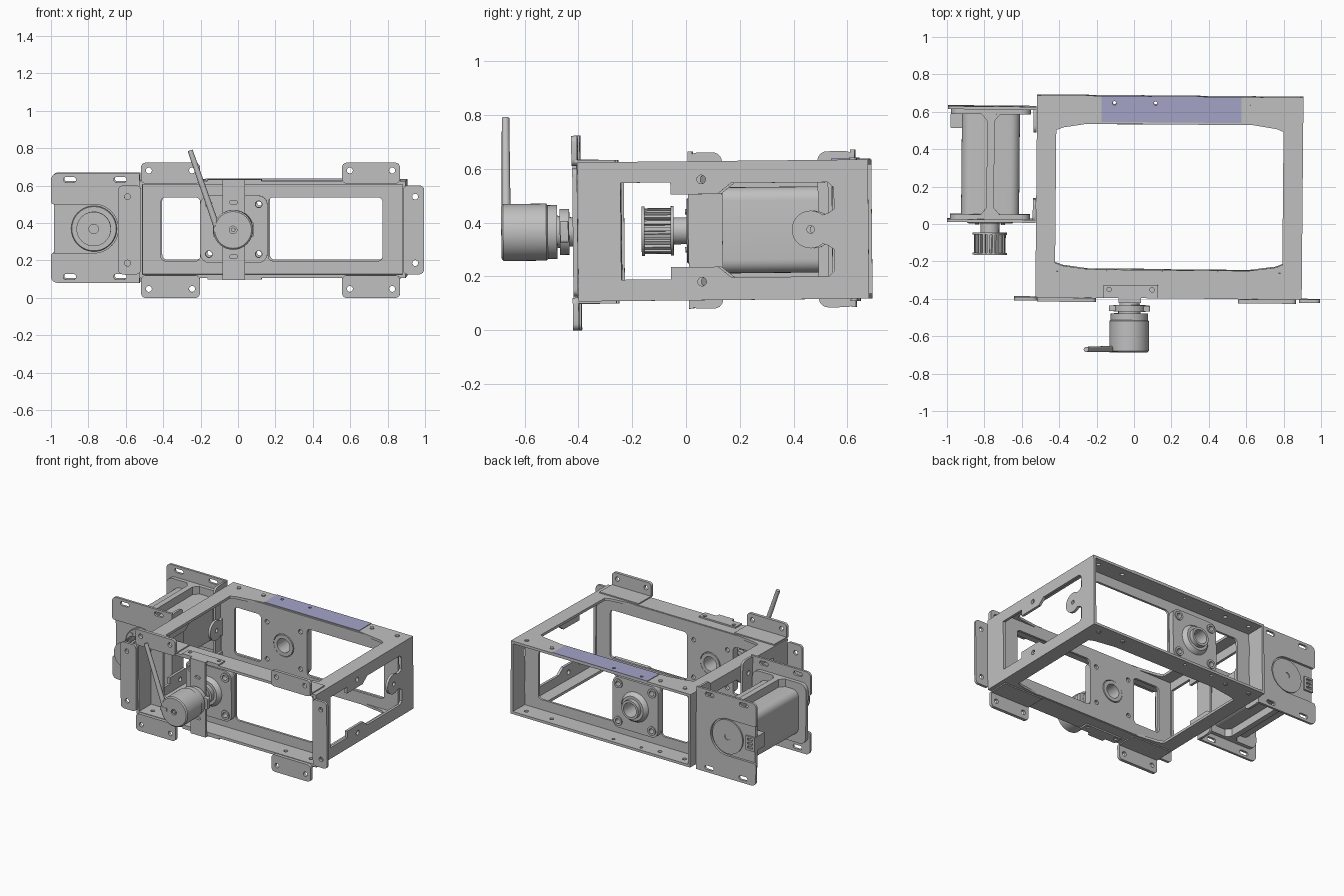
import bpy, bmesh, math
from mathutils import Matrix, Vector

if "Cube" in bpy.data.objects:
    bpy.data.objects.remove(bpy.data.objects["Cube"], do_unlink=True)


def material(name, rgb):
    m = bpy.data.materials.new(name)
    m.use_nodes = True
    m.diffuse_color = (*rgb, 1)
    m.node_tree.nodes["Principled BSDF"].inputs["Base Color"].default_value = (*rgb, 1)
    return m


GREY = material("metal grey", (0.53, 0.53, 0.53))
LILAC = material("lilac", (0.37, 0.37, 0.58))

# The whole assembly sits very slightly turned and pitched
TILT = Matrix.Rotation(-0.009, 4, 'Z') @ Matrix.Rotation(0.01, 4, 'X')
parts = []
CX, CZ = -0.02, 0.37        # bearing axis
MX = -0.77                  # motor axis


def finish(name, bm, mat):
    bmesh.ops.remove_doubles(bm, verts=bm.verts, dist=1e-5)
    bmesh.ops.recalc_face_normals(bm, faces=bm.faces)
    bm.transform(TILT)
    me = bpy.data.meshes.new(name)
    bm.to_mesh(me)
    bm.free()
    me.materials.append(mat)
    ob = bpy.data.objects.new(name, me)
    bpy.context.collection.objects.link(ob)
    parts.append(ob)
    return ob


def circle(x, y, r, n=24):
    return [(x + r * math.cos(2 * math.pi * i / n), y + r * math.sin(2 * math.pi * i / n)) for i in range(n)]


def arc(x, y, r, a0, a1, n=12):
    return [(x + r * math.cos(math.radians(a0 + (a1 - a0) * i / n)),
             y + r * math.sin(math.radians(a0 + (a1 - a0) * i / n))) for i in range(n + 1)]


def rect(x0, x1, y0, y1, r=0.0):
    if r == 0:
        return [(x0, y0), (x1, y0), (x1, y1), (x0, y1)]
    return (arc(x1 - r, y1 - r, r, 0, 90, 6) + arc(x0 + r, y1 - r, r, 90, 180, 6)
            + arc(x0 + r, y0 + r, r, 180, 270, 6) + arc(x1 - r, y0 + r, r, 270, 360, 6))


def flip(pts):
    """Mirror profile points about the mid height, reversed in order."""
    return [(u, 2 * CZ - v) for u, v in reversed(pts)]


# Local axes of a sheet lying in each plane
AXES = {'xy': ((1, 0, 0), (0, 1, 0), (0, 0, 1)),
        'xz': ((1, 0, 0), (0, 0, 1), (0, -1, 0)),
        'yz': ((0, 1, 0), (0, 0, 1), (1, 0, 0))}


def sheet(name, plane, lo, hi, outline, holes=(), mat=GREY):
    """Flat sheet with cut-outs, spanning lo..hi along the plane normal."""
    cu = bpy.data.curves.new(name, 'CURVE')
    cu.dimensions = '2D'
    cu.fill_mode = 'BOTH'
    cu.extrude = (hi - lo) / 2
    for loop in [outline, *holes]:
        sp = cu.splines.new('POLY')
        sp.points.add(len(loop) - 1)
        for p, (u, v) in zip(sp.points, loop):
            p.co = (u, v, 0, 1)
        sp.use_cyclic_u = True
    tmp = bpy.data.objects.new(name + " outline", cu)
    bpy.context.collection.objects.link(tmp)
    dg = bpy.context.evaluated_depsgraph_get()
    me = bpy.data.meshes.new_from_object(tmp.evaluated_get(dg))
    bm = bmesh.new()
    bm.from_mesh(me)
    bpy.data.objects.remove(tmp)
    bpy.data.curves.remove(cu)
    bpy.data.meshes.remove(me)
    rot = Matrix(AXES[plane]).transposed().to_4x4()
    normal = Vector([abs(c) for c in AXES[plane][2]])
    bm.transform(Matrix.Translation(normal * (lo + hi) / 2) @ rot)
    return finish(name, bm, mat)


def turned(name, x, z, profile, closed=False, n=40):
    """Revolve (y, radius) points about a y-axis through x, z."""
    bm = bmesh.new()
    rings = [[bm.verts.new((x + r * math.cos(2 * math.pi * i / n), y, z + r * math.sin(2 * math.pi * i / n)))
              for i in range(n)] for y, r in profile]
    pairs = list(zip(rings, rings[1:]))
    if closed:
        pairs.append((rings[-1], rings[0]))
    else:
        bm.faces.new(rings[0])
        bm.faces.new(rings[-1])
    for a, b in pairs:
        for i in range(n):
            bm.faces.new((a[i], a[(i + 1) % n], b[(i + 1) % n], b[i]))
    return finish(name, bm, GREY)


# --- Frame: side panels with stepped window and pivot lug
upper = [(-0.23, 0.55), (-0.045, 0.55), (-0.045, 0.505), (0.13, 0.505), (0.18, 0.545),
         (0.54, 0.545), (0.562, 0.525), (0.562, 0.445), (0.54, 0.43)]
window = upper + arc(0.475, CZ, 0.07, 50, 310, 20) + flip(upper)
for side, x in (("left", 0.882), ("right", -0.524)):
    sheet(side + "_side_panel", 'yz', x, x + 0.018, rect(-0.39, 0.69, 0.111, 0.628),
          [window, circle(0.475, CZ, 0.014), circle(0.07, 0.56, 0.016), circle(0.07, 0.18, 0.016)])

# --- Frame: top and bottom rims
rim_hole = [(-0.42, 0.505), (-0.38, 0.52), (-0.19, 0.55), (0.57, 0.55), (0.76, 0.52), (0.795, 0.505),
            (0.795, -0.205), (0.76, -0.22), (0.57, -0.245), (-0.19, -0.245), (-0.38, -0.22), (-0.42, -0.205)]
bolts = [circle(x, y, 0.014, 16) for x in (-0.44, -0.245, 0.615, 0.815) for y in (-0.33, 0.633)]
bolts += [circle(x, 0.652, 0.01, 16) for x in (-0.11, 0.11)]
for name, z in (("top_rim", 0.61), ("bottom_rim", 0.111)):
    sheet(name, 'xy', z, z + 0.018, rect(-0.524, 0.9, -0.39, 0.69), [rim_hole] + bolts)
sheet("lilac_rear_strip", 'xy', 0.628, 0.632, rect(-0.18, 0.57, 0.551, 0.69), bolts[-2:], LILAC)

# --- Frame: front and rear webs, set inside the rims
corner_bolts = [(CX + sx * 0.133, CZ + sz * 0.133) for sx in (-1, 1) for sz in (-1, 1)]
for name, y in (("front_web", -0.255), ("rear_web", 0.54)):
    sheet(name, 'xz', y, y + 0.016, rect(-0.52, 0.885, 0.115, 0.625),
          [rect(-0.41, -0.2, 0.2, 0.54, 0.025), rect(0.165, 0.775, 0.2, 0.54, 0.025), circle(CX, CZ, 0.08, 32)]
          + [circle(u, v, 0.016, 16) for u, v in corner_bolts])

# --- Flange bearings on the outside of each web
for name, y, s in (("front", -0.255, -1), ("rear", 0.556, 1)):
    lo, hi = sorted((y, y + s * 0.04))
    sheet(name + "_bearing_flange", 'xz', lo, hi, rect(CX - 0.18, CX + 0.18, CZ - 0.18, CZ + 0.18, 0.05),
          [circle(CX, CZ, 0.075, 32)] + [circle(u, v, 0.024, 20) for u, v in corner_bolts])
    turned(name + "_bearing_hub", CX, CZ, [(y - s * 0.02, 0.075), (y - s * 0.02, 0.05), (y + s * 0.1, 0.05),
           (y + s * 0.1, 0.066), (y + s * 0.07, 0.066), (y + s * 0.07, 0.085), (y + s * 0.06, 0.095),
           (y + s * 0.03, 0.11), (y + s * 0.03, 0.075)], closed=True)
    for u, v in corner_bolts:
        turned(name + "_bearing_bolt_seat", u, v, [(y + s * 0.038, 0.032), (y + s * 0.048, 0.032),
               (y + s * 0.048, 0.018), (y + s * 0.038, 0.018)], closed=True, n=20)

# --- Mounting ears on the front corners, with thin gussets on the rims
for x0, x1 in ((-0.515, -0.2), (0.56, 0.87)):
    for tag, z0, z1, hz, gz in (("upper", 0.615, 0.727, 0.685, 0.628), ("lower", 0.004, 0.125, 0.052, 0.103)):
        sheet(tag + "_mounting_ear", 'xz', -0.412, -0.39, rect(x0, x1, z0, z1, 0.025),
              [circle(x0 + 0.042, hz, 0.016, 16), circle(x1 - 0.042, hz, 0.016, 16)])
        sheet(tag + "_ear_gusset", 'xy', gz, gz + 0.008, rect(x0, x1, -0.4, -0.25), bolts[:8])
for x0, x1 in ((-0.637, -0.515), (0.885, 0.998)):
    hx = x0 + 0.05 if x0 < 0 else x1 - 0.047
    sheet("corner_flange", 'xz', -0.408, -0.39, rect(x0, x1, 0.13, 0.605, 0.025),
          [circle(hx, 0.545, 0.016, 16), circle(hx, 0.19, 0.016, 16)])

# --- Front bracket carrying the crank unit
sheet("crank_bracket", 'xz', -0.416, -0.4, rect(-0.08, 0.04, 0.105, 0.635),
      [rect(-0.04, 0.0, CZ + s * 0.145 - 0.01, CZ + s * 0.145 + 0.01, 0.009) for s in (-1, 1)])
for tag, z in (("upper", 0.628), ("lower", 0.101)):
    sheet(tag + "_bracket_foot", 'xy', z, z + 0.01, rect(-0.16, 0.13, -0.39, -0.32),
          [circle(-0.13, -0.345, 0.012, 16), circle(0.1, -0.345, 0.012, 16)])
    sheet(tag + "_bracket_fold", 'xy', z, z + 0.01, rect(-0.08, 0.04, -0.416, -0.385))
turned("crank_drum", CX, CZ, [(-0.682, 0.012), (-0.668, 0.012), (-0.668, 0.02), (-0.682, 0.02), (-0.682, 0.098),
       (-0.675, 0.106), (-0.515, 0.106), (-0.51, 0.1), (-0.475, 0.1), (-0.475, 0.06), (-0.465, 0.06),
       (-0.465, 0.085), (-0.43, 0.085), (-0.43, 0.055), (-0.34, 0.045)], n=48)
sheet("crank_clamp", 'xz', -0.462, -0.433, rect(CX - 0.11, CX + 0.11, CZ - 0.04, CZ + 0.04, 0.01))

# --- Crank lever
a, b = Vector((-0.1, -0.665, 0.365)), Vector((-0.25, -0.665, 0.795))
bm = bmesh.new()
bmesh.ops.create_cone(bm, cap_ends=True, segments=16, radius1=0.017, radius2=0.014, depth=(b - a).length)
bm.transform(Matrix.Translation((a + b) / 2) @ (b - a).to_track_quat('Z', 'Y').to_matrix().to_4x4())
finish("crank_lever", bm, GREY)
sheet("crank_lever_clip", 'xz', -0.685, -0.645, rect(-0.125, -0.075, 0.36, 0.385))

# --- Motor brackets: notched plates with flanges folded onto the side panel
notch = [(-1.0, 0.50), (MX, 0.50)] + arc(MX, CZ, 0.13, 85, -85, 20) + [(MX, 0.24), (-1.0, 0.24)]
plate = (arc(-0.965, 0.63, 0.035, 90, 180, 6) + arc(-0.985, 0.515, 0.015, 180, 270, 4) + notch[1:-1]
         + arc(-0.985, 0.225, 0.015, 90, 180, 4) + arc(-0.965, 0.115, 0.035, 180, 270, 6)
         + [(-0.526, 0.08), (-0.526, 0.665)])
slots = [rect(x - 0.034, x + 0.034, z - 0.014, z + 0.014, 0.013) for x in (-0.9, -0.63) for z in (0.632, 0.113)]
for tag, y, f0, f1 in (("front", 0.008, 0.008, 0.135), ("rear", 0.612, 0.49, 0.628)):
    sheet(tag + "_motor_bracket", 'xz', y, y + 0.016, plate, slots)
    sheet(tag + "_motor_bracket_flange", 'yz', -0.542, -0.526, rect(f0, f1, 0.08, 0.66, 0.035),
          [circle(0.07 if f0 < 0.1 else 0.555, z, 0.016, 16) for z in (0.56, 0.18)])

# --- Motor: end plates, body, ribs, bosses, connector
for tag, y0, y1 in (("front", 0.024, 0.05), ("rear", 0.586, 0.612)):
    sheet(tag + "_motor_end", 'xz', y0, y1, rect(MX - 0.213, MX + 0.213, CZ - 0.213, CZ + 0.213, 0.05))
sheet("motor_body", 'xz', 0.05, 0.586, rect(MX - 0.155, MX + 0.155, CZ - 0.16, CZ + 0.16, 0.05))
half = [(-0.05, 0.05), (-0.02, 0.085), (-0.02, 0.55), (-0.05, 0.586)]
rib = [(MX + u, v) for u, v in half] + [(MX - u, v) for u, v in reversed(half)]
for tag, z in (("upper", 0.525), ("lower", 0.155)):
    sheet(tag + "_motor_rib", 'xy', z, z + 0.06, rib)
turned("motor_front_boss", MX, CZ, [(0.03, 0.122), (0.004, 0.122), (0.0, 0.118), (0.0, 0.05), (-0.055, 0.05)])
turned("motor_rear_boss", MX, CZ, [(0.6, 0.12), (0.622, 0.12), (0.622, 0.022), (0.617, 0.022), (0.617, 0.012)])
sheet("motor_connector", 'xz', 0.51, 0.625, rect(-0.985, -0.915, 0.32, 0.42),
      [rect(-0.972, -0.93, 0.335 + 0.028 * i, 0.351 + 0.028 * i) for i in range(3)])
for sx in (-1, 1):
    for sz in (-1, 1):
        turned("motor_screw", MX + sx * 0.07, CZ + sz * 0.07, [(0.002, 0.01), (-0.006, 0.01)], n=12)

# --- Toothed drive pulley with rims
teeth = []
for i in range(20):
    for k, r in ((0.0, 0.085), (0.5, 0.085), (0.55, 0.072), (0.95, 0.072)):
        t = 2 * math.pi * (i + k) / 20
        teeth.append((MX + r * math.cos(t), CZ + r * math.sin(t)))
sheet("pulley_teeth", 'xz', -0.157, -0.06, teeth, [circle(MX, CZ, 0.025)])
for y in (-0.168, -0.06):
    turned("pulley_rim", MX, CZ, [(y, 0.025), (y, 0.092), (y + 0.011, 0.092), (y + 0.011, 0.025)], closed=True)
turned("pulley_shaft", MX, CZ, [(-0.15, 0.026), (0.0, 0.026)], n=24)

# --- Smooth the round surfaces, keep sheet edges crisp
for ob in bpy.context.selected_objects:
    ob.select_set(False)
for ob in parts:
    ob.select_set(True)
bpy.context.view_layer.objects.active = parts[0]
bpy.ops.object.shade_smooth_by_angle(angle=math.radians(30))
